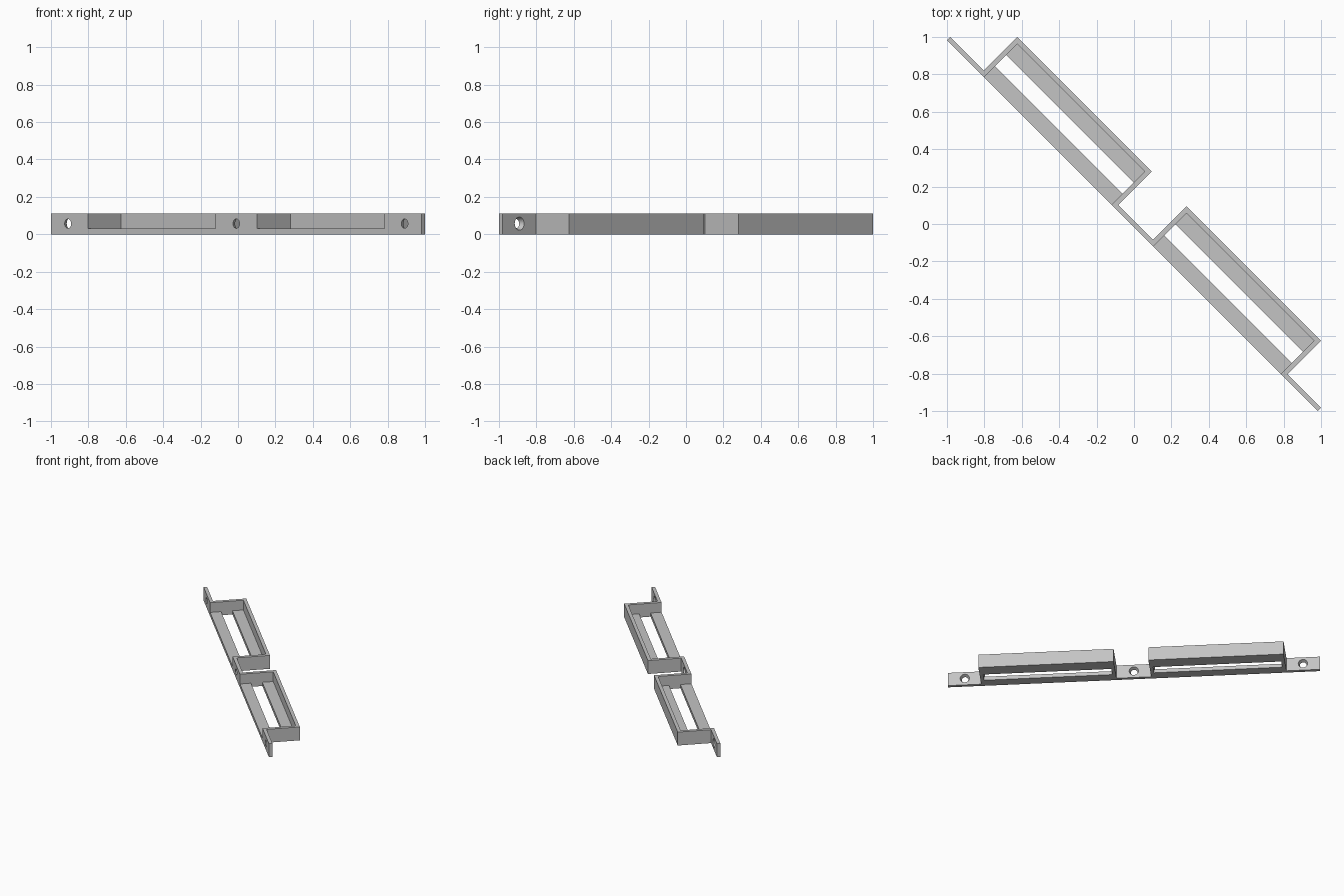
import bpy, bmesh, math
from mathutils import Matrix

if "Cube" in bpy.data.objects:
    bpy.data.objects.remove(bpy.data.objects["Cube"])

H, FLOOR = 0.11, 0.03            # wall height, floor thickness
T, W = 0.0132, 0.0265            # half strip thickness, wall thickness
L, T1, T2, D = 1.401, 0.131, 1.149, 0.265   # strip end, tray ends, tray depth
TURN = Matrix.Rotation(-math.pi / 4, 4, 'Z')

grey = bpy.data.materials.new("light grey")
grey.diffuse_color = (0.55, 0.55, 0.55, 1)
grey.use_nodes = True
grey.node_tree.nodes["Principled BSDF"].inputs["Base Color"].default_value = grey.diffuse_color


def prism(name, outline, height):
    """Extrude a plan outline upward from the ground, turned to the diagonal."""
    bm = bmesh.new()
    face = bm.faces.new([bm.verts.new((u, v, 0)) for u, v in outline])
    top = bmesh.ops.extrude_face_region(bm, geom=[face])["geom"]
    bmesh.ops.translate(bm, vec=(0, 0, height),
                        verts=[g for g in top if isinstance(g, bmesh.types.BMVert)])
    bmesh.ops.recalc_face_normals(bm, faces=bm.faces)
    return finish(name, bm)


def finish(name, bm):
    bm.transform(TURN)
    mesh = bpy.data.meshes.new(name)
    bm.to_mesh(mesh)
    bm.free()
    mesh.materials.append(grey)
    ob = bpy.data.objects.new(name, mesh)
    bpy.context.collection.objects.link(ob)
    return ob


# Mounting strip and tray walls as one folded ribbon
a, b, d = T1 + W, T2 - W, D - W
front = [(a, -T), (a, d), (b, d), (b, -T), (L, -T)]
back = [(L, T), (T2, T), (T2, D), (T1, D), (T1, T)]
half = front + back
outline = [(-u, v) for u, v in reversed(front)] + half + \
          [(-u, v) for u, v in reversed(back)]
walls = prism("strip_and_walls", outline, H)

# Two floor slats per tray, with the slot between them
for side, s in (("left", -1), ("right", 1)):
    for part, v0, v1 in (("front", -T, 0.07), ("back", 0.156, d)):
        prism(f"{side}_{part}_floor", [(s * a, v0), (s * b, v0), (s * b, v1), (s * a, v1)], FLOOR)

# Countersunk screw holes, wider at the back
bm = bmesh.new()
for u in (-1.273, 0, 1.273):
    place = Matrix.Translation((u, 0, 0.057)) @ Matrix.Rotation(-math.pi / 2, 4, 'X')
    bmesh.ops.create_cone(bm, cap_ends=True, segments=32, radius1=0.0195,
                          radius2=0.0405, depth=4 * T, matrix=place)
cutter = finish("hole_cutter", bm)
cutter.hide_render = True
cutter.hide_set(True)
cut = walls.modifiers.new("screw_holes", 'BOOLEAN')
cut.operation, cut.solver, cut.object = 'DIFFERENCE', 'EXACT', cutter
